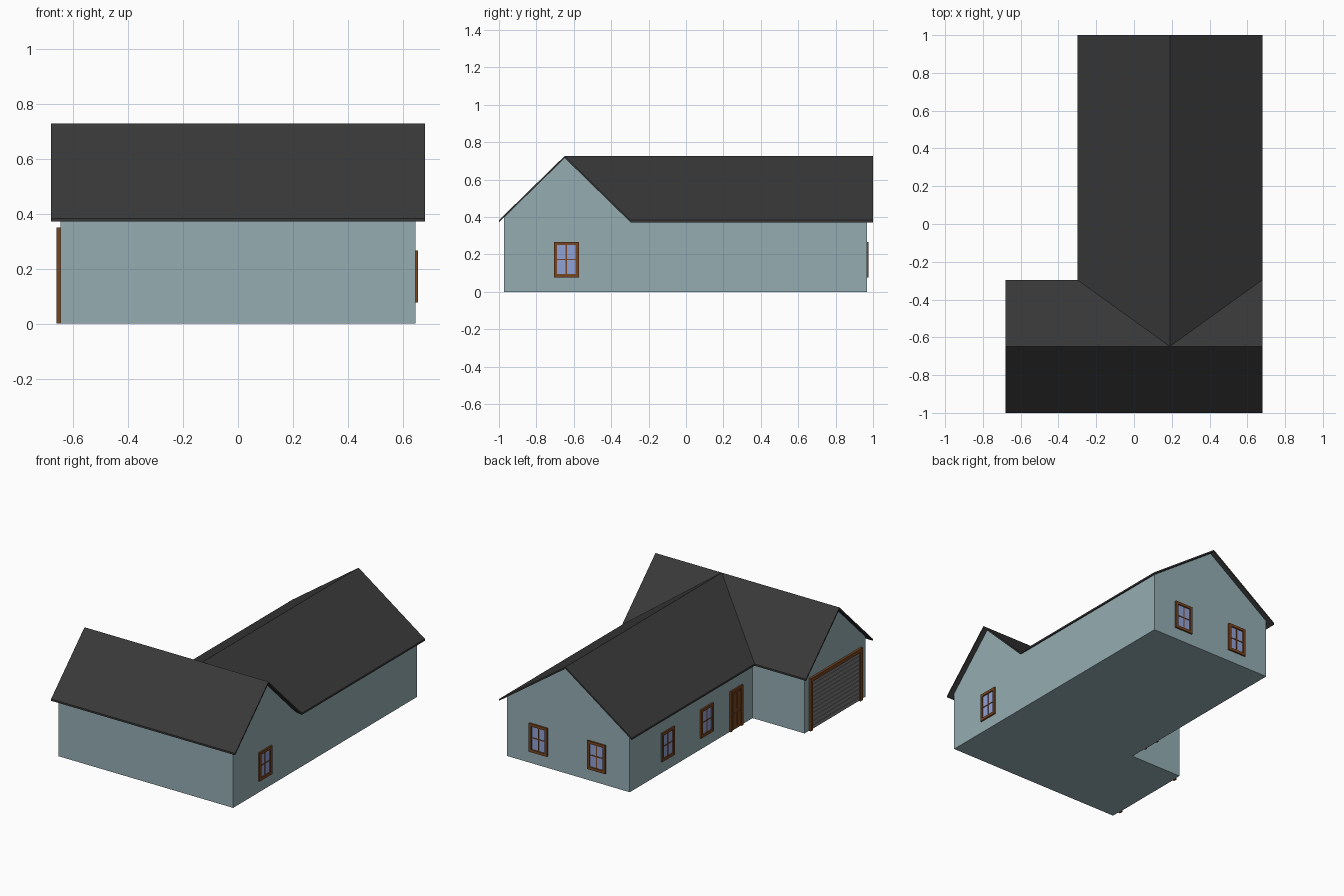
import bpy, bmesh
from mathutils import Vector

if "Cube" in bpy.data.objects:
    bpy.data.objects.remove(bpy.data.objects["Cube"])


def material(name, r, g, b):
    m = bpy.data.materials.new(name)
    m.diffuse_color = (r, g, b, 1)
    m.use_nodes = True
    m.node_tree.nodes["Principled BSDF"].inputs["Base Color"].default_value = m.diffuse_color
    return m


WALL = material("pale_blue_wall", 0.30, 0.42, 0.45)
ROOF = material("charcoal_roof", 0.04, 0.04, 0.04)
WOOD = material("brown_wood", 0.19, 0.06, 0.015)
GLASS = material("window_glass", 0.28, 0.36, 0.68)
SLAT = material("garage_grey", 0.20, 0.20, 0.20)


def finish(name, bm, mat):
    bmesh.ops.recalc_face_normals(bm, faces=bm.faces)
    mesh = bpy.data.meshes.new(name)
    bm.to_mesh(mesh)
    bm.free()
    mesh.materials.append(mat)
    ob = bpy.data.objects.new(name, mesh)
    bpy.context.collection.objects.link(ob)
    return ob


# Main dimensions
EAVE, RIDGE, THICK = 0.383, 0.727, 0.012
RX, RY = 0.19, -0.648            # ridge lines of the rear and front wings
HALF_X, HALF_Y = 0.489, 0.352    # half spans of the two roofs


def roof_z(x, y):
    f = 1 - abs(y - RY) / HALF_Y
    r = 1 - abs(x - RX) / HALF_X if y >= RY else -1
    return EAVE + (RIDGE - EAVE) * max(f, r, 0)


# Roof: crossing gables with two valleys, extruded down to a thin slab
L, R, XL = RX - HALF_X, RX + HALF_X, -0.679
YF, YV = RY - HALF_Y, RY + HALF_Y
slopes = [
    [(XL, YF), (R, YF), (R, RY), (RX, RY), (XL, RY)],
    [(XL, RY), (RX, RY), (L, YV), (XL, YV)],
    [(RX, RY), (R, RY), (R, YV)],
    [(RX, RY), (RX, 1), (L, 1), (L, YV)],
    [(RX, RY), (R, YV), (R, 1), (RX, 1)],
]
bm = bmesh.new()
for s in slopes:
    bm.faces.new([bm.verts.new((x, y, roof_z(x, y))) for x, y in s])
bmesh.ops.remove_doubles(bm, verts=bm.verts, dist=1e-4)
bmesh.ops.recalc_face_normals(bm, faces=bm.faces)
top = list(bm.faces)
ext = bmesh.ops.extrude_face_region(bm, geom=top, use_keep_orig=True)
low = [e for e in ext["geom"] if isinstance(e, bmesh.types.BMVert)]
bmesh.ops.translate(bm, verts=low, vec=(0, 0, -THICK))
finish("roof", bm, ROOF)

# Walls: L-shaped footprint raised to the underside of the roof
WX, WL, WF, WV, WB = 0.645, -0.262, -0.972, -0.328, 0.967
outline = [(-WX, WF), (WX, WF), (WX, RY), (WX, WV), (WX, WB), (RX, WB),
           (WL, WB), (WL, WV), (-WX, WV), (-WX, RY)]
bm = bmesh.new()
base = [bm.verts.new((x, y, 0)) for x, y in outline]
head = [bm.verts.new((x, y, roof_z(x, y) - THICK * 0.8)) for x, y in outline]
bm.faces.new(base)
n = len(base)
for i in range(n):
    j = (i + 1) % n
    bm.faces.new((base[i], base[j], head[j], head[i]))
finish("walls", bm, WALL)

# Each wall plane: origin, along direction, outward direction
PLANES = {
    "right": (Vector((WX, 0, 0)), Vector((0, 1, 0)), Vector((1, 0, 0))),
    "left": (Vector((WL, 0, 0)), Vector((0, 1, 0)), Vector((-1, 0, 0))),
    "garage": (Vector((-WX, 0, 0)), Vector((0, 1, 0)), Vector((-1, 0, 0))),
    "back": (Vector((0, WB, 0)), Vector((1, 0, 0)), Vector((0, 1, 0))),
}


def panel(name, plane, mat, boxes):
    """Boxes (u0, u1, z0, z1, outward depth) standing on a wall plane."""
    o, along, out = PLANES[plane]
    bm = bmesh.new()
    for u0, u1, z0, z1, d in boxes:
        vs = bmesh.ops.create_cube(bm, size=1)["verts"]
        for v in vs:
            a, b, c = v.co + Vector((0.5, 0.5, 0.5))
            v.co = (o + along * (u0 + (u1 - u0) * a) + out * (-0.004 + (d + 0.004) * b)
                    + Vector((0, 0, z0 + (z1 - z0) * c)))
    return finish(name, bm, mat)


def surround(u0, u1, z0, z1, w, d, sill=True):
    bars = [(u0, u0 + w, z0, z1, d), (u1 - w, u1, z0, z1, d),
            (u0 + w, u1 - w, z1 - w, z1, d)]
    if sill:
        bars.append((u0 + w, u1 - w, z0, z0 + w, d))
    return bars


# Windows: frame, crossed glazing bars and glass
for i, (plane, u) in enumerate([("right", -0.64), ("left", 0.57), ("left", 0.16),
                                ("back", 0.41), ("back", -0.02)]):
    u0, u1, z0, z1 = u - 0.067, u + 0.067, 0.077, 0.267
    zm = (z0 + z1) / 2
    panel(f"window_frame_{i}", plane, WOOD, surround(u0, u1, z0, z1, 0.018, 0.010))
    panel(f"window_bars_{i}", plane, WOOD,
          [(u - 0.003, u + 0.003, z0 + 0.018, z1 - 0.018, 0.005),
           (u0 + 0.018, u1 - 0.018, zm - 0.003, zm + 0.003, 0.005)])
    panel(f"window_glass_{i}", plane, GLASS,
          [(u0 + 0.01, u1 - 0.01, z0 + 0.01, z1 - 0.01, 0.002)])

# Entrance door with raised panels and a handle
d0, d1 = -0.215, -0.085
dm = (d0 + d1) / 2
panel("door_frame", "left", WOOD, surround(d0, d1, 0, 0.27, 0.016, 0.010, False))
panel("door_leaf", "left", WOOD, [(d0 + 0.01, d1 - 0.01, 0, 0.26, 0.003)])
panel("door_panels", "left", WOOD,
      [(a, a + 0.032, z, z + h, 0.006) for a in (dm - 0.040, dm + 0.008)
       for z, h in ((0.02, 0.09), (0.13, 0.11))])
panel("door_handle", "left", SLAT, [(d1 - 0.026, d1 - 0.019, 0.113, 0.123, 0.012)])

# Garage door: frame and horizontal slats
g0, g1, gz, gw = RY - 0.275, RY + 0.275, 0.35, 0.025
panel("garage_frame", "garage", WOOD, surround(g0, g1, 0, gz, gw, 0.015, False))
panel("garage_backing", "garage", SLAT, [(g0 + gw, g1 - gw, 0, gz - gw, 0.002)])
rows = 12
step = (gz - gw) / rows
panel("garage_slats", "garage", SLAT,
      [(g0 + gw, g1 - gw, k * step + 0.003, (k + 1) * step, 0.006) for k in range(rows)])
